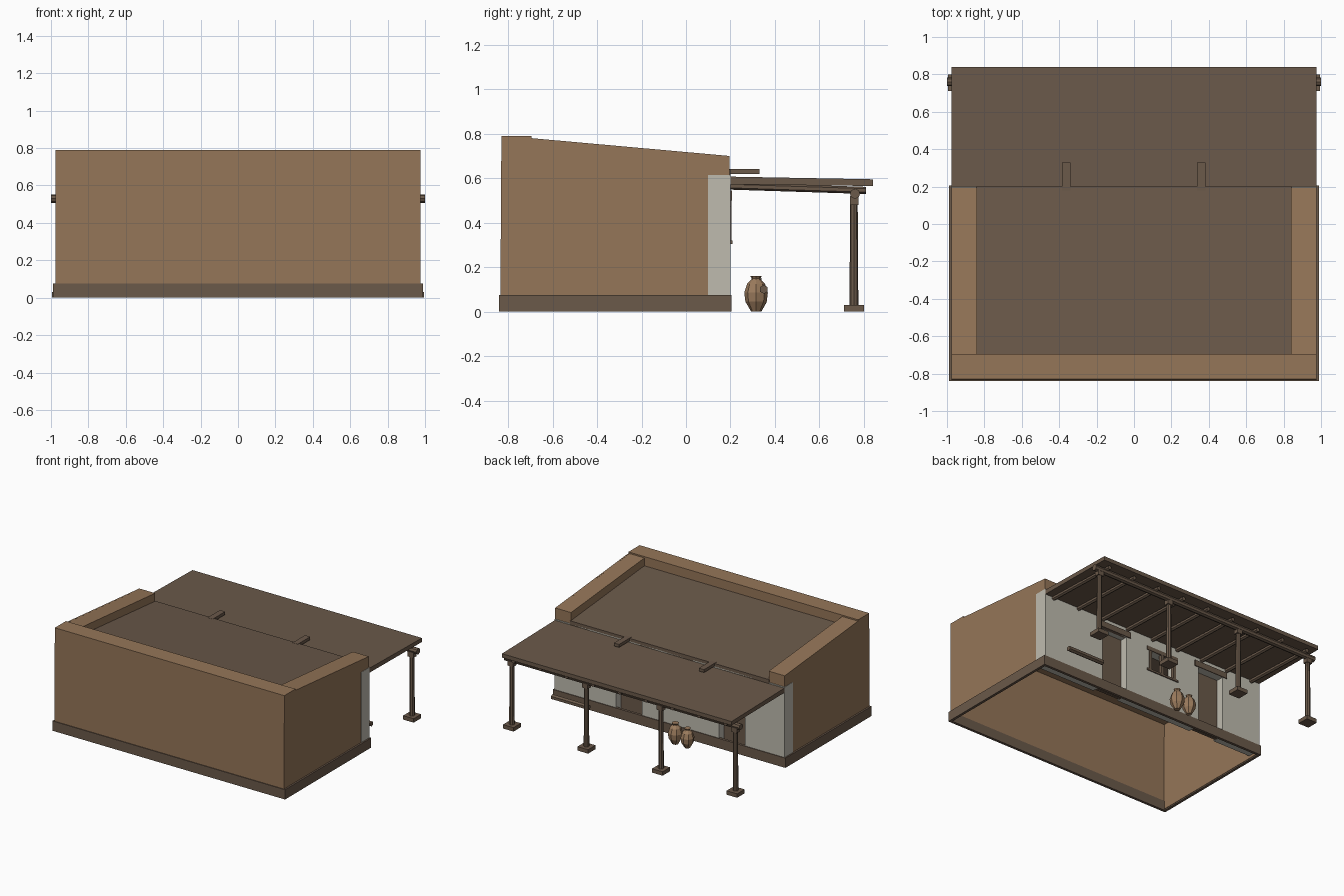
import bpy, bmesh, math
from mathutils import Vector

if "Cube" in bpy.data.objects:
    bpy.data.objects.remove(bpy.data.objects["Cube"])


def mat(name, rgb):
    m = bpy.data.materials.new(name)
    m.diffuse_color = (*rgb, 1)
    m.use_nodes = True
    m.node_tree.nodes["Principled BSDF"].inputs["Base Color"].default_value = m.diffuse_color
    return m


ADOBE = mat("adobe", (0.30, 0.18, 0.098))
WOOD = mat("dark_wood", (0.145, 0.10, 0.068))
PLASTER = mat("lime_plaster", (0.52, 0.50, 0.43))
CLAY = mat("pot_clay", (0.33, 0.20, 0.11))
DARK = mat("dark_opening", (0.045, 0.032, 0.022))


def finish(name, bm, m):
    bmesh.ops.recalc_face_normals(bm, faces=bm.faces)
    me = bpy.data.meshes.new(name)
    bm.to_mesh(me)
    bm.free()
    me.materials.append(m)
    ob = bpy.data.objects.new(name, me)
    bpy.context.collection.objects.link(ob)
    return ob


def prism(name, pts, x0, x1, m):
    """Extrude a (y, z) outline from x0 to x1."""
    bm = bmesh.new()
    f = bm.faces.new([bm.verts.new((x0, y, z)) for y, z in pts])
    r = bmesh.ops.extrude_face_region(bm, geom=[f])
    bmesh.ops.translate(bm, vec=(x1 - x0, 0, 0),
                        verts=[v for v in r["geom"] if isinstance(v, bmesh.types.BMVert)])
    return finish(name, bm, m)


def box(name, x, y, z, m):
    return prism(name, [(y[0], z[0]), (y[1], z[0]), (y[1], z[1]), (y[0], z[1])], x[0], x[1], m)


def pole(name, a, b, r0, r1, sides, m):
    a, b = Vector(a), Vector(b)
    bm = bmesh.new()
    bmesh.ops.create_cone(bm, cap_ends=True, segments=sides, radius1=r0, radius2=r1,
                          depth=(b - a).length)
    bm.transform((b - a).to_track_quat('Z', 'Y').to_matrix().to_4x4())
    bmesh.ops.translate(bm, vec=(a + b) / 2, verts=bm.verts)
    return finish(name, bm, m)


def pot(name, x, y, s, sides=8):
    profile = [(0.022, 0), (0.048, 0.045), (0.053, 0.085), (0.040, 0.125),
               (0.022, 0.143), (0.020, 0.150), (0.026, 0.160)]
    bm = bmesh.new()
    rings = [[bm.verts.new((x + s * r * math.cos(2 * math.pi * i / sides),
                            y + s * r * math.sin(2 * math.pi * i / sides), s * z))
              for i in range(sides)] for r, z in profile]
    for lo, hi in zip(rings, rings[1:]):
        for i in range(sides):
            j = (i + 1) % sides
            bm.faces.new((lo[i], lo[j], hi[j], hi[i]))
    bm.faces.new(rings[0])
    bm.faces.new(rings[-1])
    return finish(name, bm, CLAY)


# outer adobe shell (open underneath) with thick parapets above the roof
prism("back_wall", [(-0.835, 0.01), (-0.825, 0.01), (-0.82, 0.79), (-0.83, 0.79)],
      -0.975, 0.975, ADOBE)
box("back_parapet", (-0.97, 0.97), (-0.825, -0.695), (0.69, 0.79), ADOBE)
for s, side in ((-1, "left"), (1, "right")):
    prism(side + "_wall", [(-0.834, 0.01), (0.195, 0.01), (0.195, 0.70), (-0.695, 0.78),
                           (-0.695, 0.79), (-0.83, 0.79)], s * 0.965, s * 0.975, ADOBE)
    prism(side + "_parapet", [(-0.70, 0.69), (0.195, 0.60), (0.195, 0.70), (-0.70, 0.78)],
          s * 0.84, s * 0.966, ADOBE)

# sloping main roof
prism("main_roof", [(-0.70, 0.69), (0.20, 0.605), (0.20, 0.638), (-0.70, 0.72)],
      -0.845, 0.845, WOOD)

# plinth strips round the base
for s, side in ((-1, "left"), (1, "right")):
    box(side + "_plinth", (s * 0.968, s * 0.988), (-0.84, 0.205), (0, 0.075), WOOD)
box("back_plinth", (-0.985, 0.985), (-0.84, -0.82), (0, 0.075), WOOD)
box("porch_plinth", (-0.985, 0.985), (0.185, 0.205), (0, 0.075), WOOD)

# plastered porch wall, built around two doors and a window
WY = (0.10, 0.20)
doors = [(-0.64, -0.42), (0.235, 0.455)]
win = (-0.20, 0.02)
ztop, zdoor = 0.615, 0.50
box("plaster_left", (-0.977, doors[0][0]), WY, (0.03, ztop), PLASTER)
box("plaster_mid_left", (doors[0][1], win[0]), WY, (0.03, ztop), PLASTER)
box("plaster_mid_right", (win[1], doors[1][0]), WY, (0.03, ztop), PLASTER)
box("plaster_right", (doors[1][1], 0.977), WY, (0.03, ztop), PLASTER)
box("plaster_under_window", win, WY, (0.03, 0.32), PLASTER)
box("plaster_over_window", win, WY, (0.47, ztop), PLASTER)
for i, d in enumerate(doors):
    box(f"plaster_over_door_{i}", d, WY, (zdoor, ztop), PLASTER)
    box(f"door_{i}", d, (0.12, 0.14), (0.03, zdoor), WOOD)
    box(f"door_lintel_{i}", (d[0] - 0.035, d[1] + 0.035), (0.18, 0.207), (zdoor, 0.545), WOOD)

# window: dark panel, frame bars, sill and lintel
box("window_opening", win, (0.12, 0.13), (0.32, 0.47), DARK)
cx = (win[0] + win[1]) / 2
for i, x in enumerate((win[0], cx, win[1])):
    box(f"window_upright_{i}", (x - 0.012, x + 0.012), (0.18, 0.204), (0.32, 0.47), WOOD)
box("window_sill", (win[0] - 0.03, win[1] + 0.03), (0.18, 0.208), (0.305, 0.32), WOOD)
box("window_lintel", (win[0] - 0.03, win[1] + 0.03), (0.18, 0.205), (0.47, 0.50), WOOD)

# porch roof, rafters and long beam
prism("porch_roof", [(0.195, 0.572), (0.84, 0.565), (0.84, 0.595), (0.195, 0.607)],
      -0.975, 0.975, WOOD)
for i in range(9):
    x = -0.9 + i * 0.225
    pole(f"rafter_{i}", (x, 0.15, 0.566), (x, 0.81, 0.545), 0.016, 0.016, 6, WOOD)
pole("porch_beam", (-1, 0.76, 0.53), (1, 0.76, 0.53), 0.023, 0.023, 8, WOOD)

# posts with base blocks and capitals
for i in range(4):
    x = -0.95 + i * 0.6333
    box(f"post_base_{i}", (x - 0.045, x + 0.045), (0.71, 0.80), (0, 0.03), WOOD)
    pole(f"post_{i}", (x, 0.755, 0.02), (x, 0.755, 0.49), 0.02, 0.017, 8, WOOD)
    box(f"post_capital_{i}", (x - 0.024, x + 0.024), (0.737, 0.775), (0.48, 0.52), WOOD)

# roof water spouts
for i, x in enumerate((-0.362, 0.36)):
    box(f"water_spout_{i}", (x - 0.022, x + 0.022), (0.18, 0.33), (0.618, 0.641), WOOD)

# pots and a log in the porch
pot("large_pot", -0.13, 0.315, 1.0)
pot("small_pot", -0.235, 0.318, 0.93)
pole("log", (0.58, 0.35, 0.10), (0.89, 0.35, 0.10), 0.02, 0.02, 6, WOOD)
